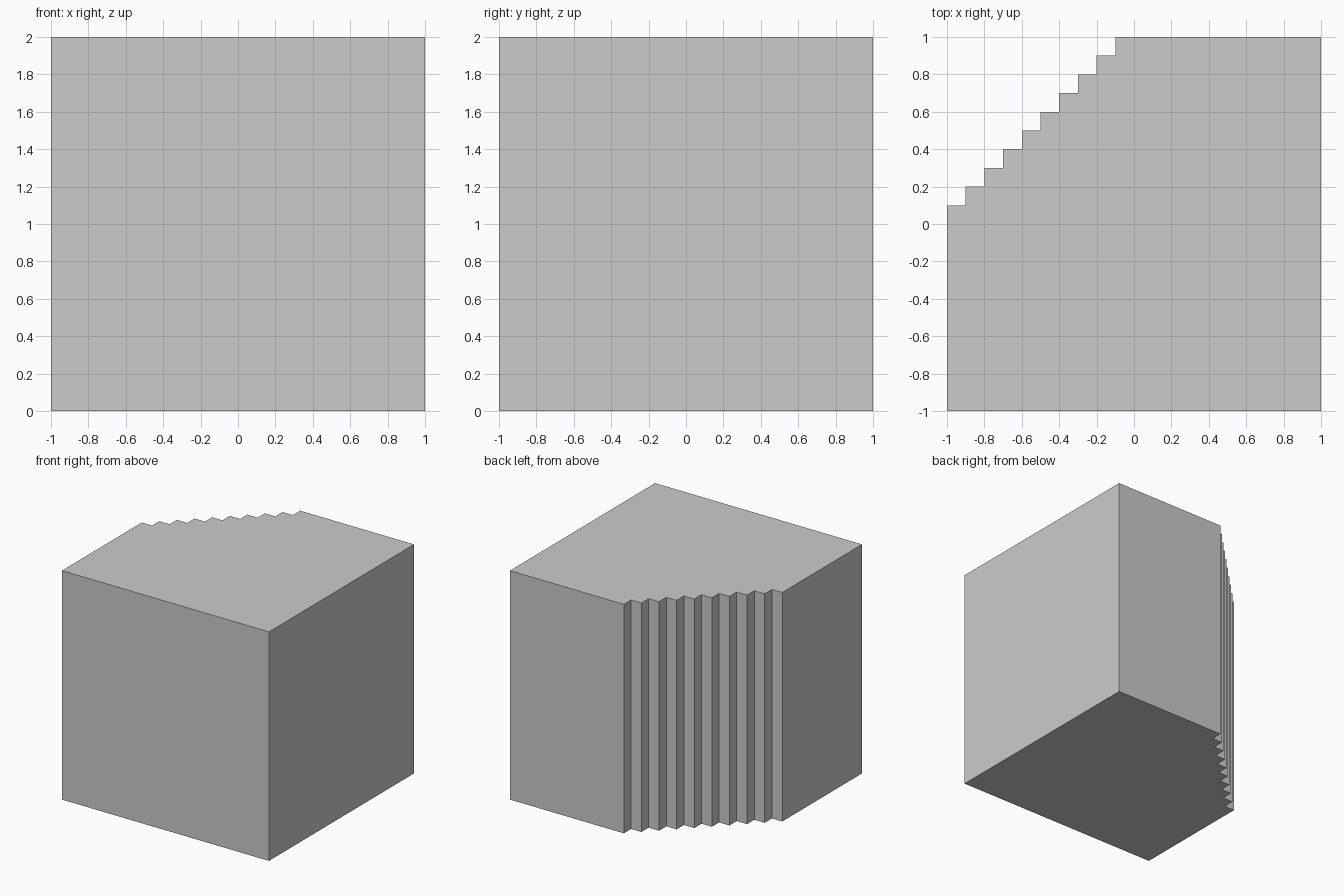
import bpy, bmesh

if "Cube" in bpy.data.objects:
    bpy.data.objects.remove(bpy.data.objects["Cube"])

STEPS = 9
STEP = 0.1
HEIGHT = 2.0

# Plan outline: a square whose back left corner is cut into a staircase
outline = [(-1, -1), (1, -1), (1, 1)]
for i in range(STEPS):
    x = -STEP * (i + 1)
    y = 1 - STEP * i
    outline += [(x, y), (x, y - STEP)]
outline.append((-1, STEP))

# Extrude the outline straight up into a solid block
bm = bmesh.new()
base = bm.faces.new([bm.verts.new((x, y, 0)) for x, y in outline])
top = bmesh.ops.extrude_face_region(bm, geom=[base], use_keep_orig=True)
top_verts = [g for g in top["geom"] if isinstance(g, bmesh.types.BMVert)]
bmesh.ops.translate(bm, verts=top_verts, vec=(0, 0, HEIGHT))
bmesh.ops.recalc_face_normals(bm, faces=bm.faces)

mesh = bpy.data.meshes.new("stepped_corner_block")
bm.to_mesh(mesh)
bm.free()
block = bpy.data.objects.new("stepped_corner_block", mesh)
bpy.context.collection.objects.link(block)
